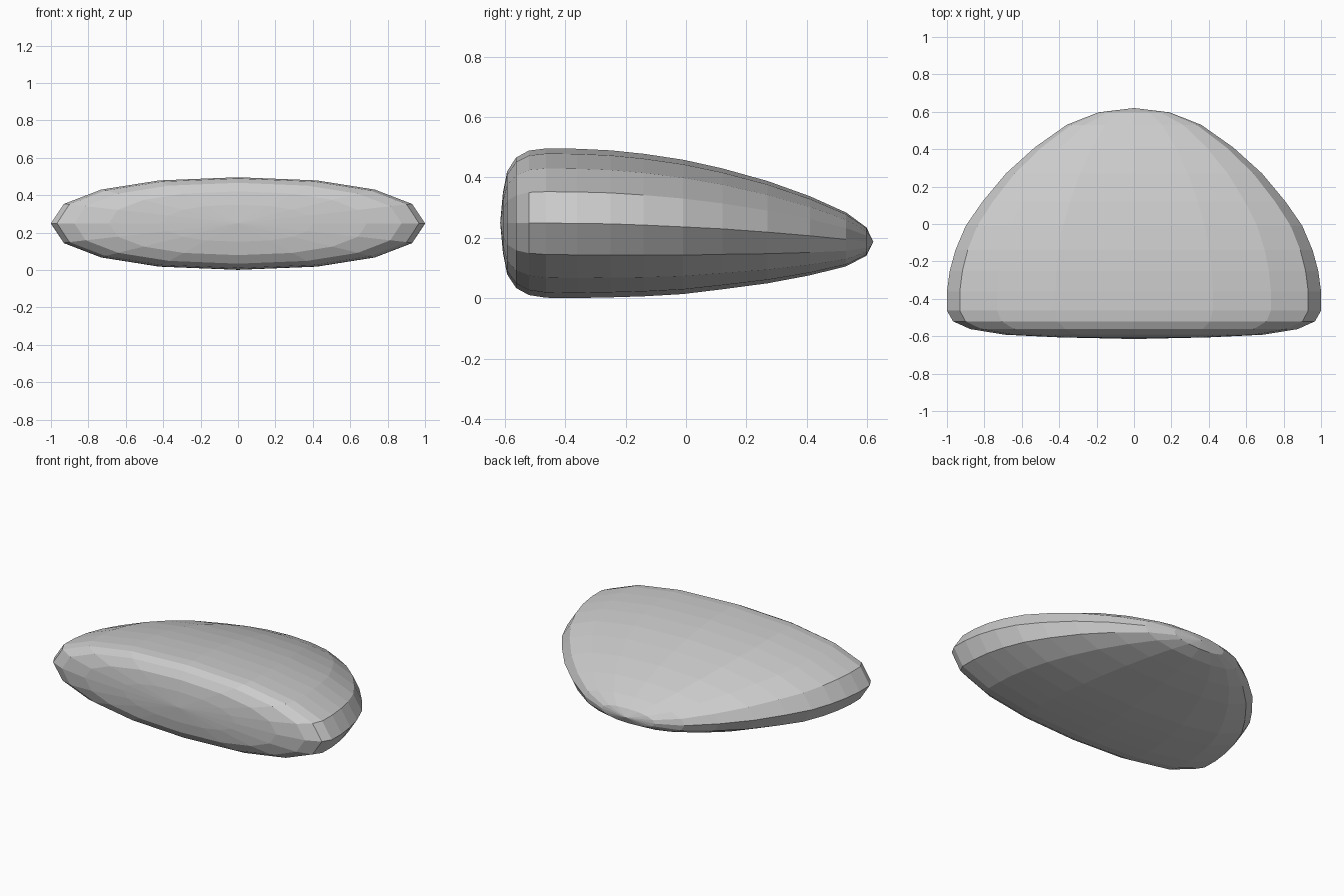
import bpy, bmesh, math

if "Cube" in bpy.data.objects:
    bpy.data.objects.remove(bpy.data.objects["Cube"])

# Stations from front to back: y, half width, centre height
STATIONS = [(-0.606, 0.40, 0.25), (-0.592, 0.69, 0.25), (-0.562, 0.875, 0.25),
            (-0.52, 0.968, 0.25), (-0.463, 1.0, 0.249), (-0.36, 1.0, 0.248),
            (-0.25, 0.985, 0.2465), (-0.14, 0.955, 0.2425), (-0.01, 0.90, 0.2365),
            (0.12, 0.81, 0.23), (0.27, 0.685, 0.219), (0.41, 0.53, 0.207),
            (0.53, 0.36, 0.195), (0.597, 0.19, 0.188)]
SIDES, FLATNESS, POWER = 16, 0.247, 0.9


def soft(v):
    return 0.0 if abs(v) < 1e-6 else math.copysign(abs(v) ** POWER, v)


# Flattened rounded rings lofted from the blunt front to the pointed back
bm = bmesh.new()
rings = []
for y, w, zc in STATIONS:
    ring = []
    for i in range(SIDES):
        a = 2 * math.pi * i / SIDES
        ring.append(bm.verts.new((w * soft(math.cos(a)), y,
                                  zc + w * FLATNESS * soft(math.sin(a)))))
    rings.append(ring)
front = bm.verts.new((0, -0.615, 0.25))
back = bm.verts.new((0, 0.62, 0.187))
for i in range(SIDES):
    j = (i + 1) % SIDES
    for a, b in zip(rings, rings[1:]):
        bm.faces.new((a[i], a[j], b[j], b[i]))
    bm.faces.new((front, rings[0][j], rings[0][i]))
    bm.faces.new((back, rings[-1][i], rings[-1][j]))
bmesh.ops.recalc_face_normals(bm, faces=bm.faces[:])

mesh = bpy.data.meshes.new("shell_body")
bm.to_mesh(mesh)
bm.free()
bpy.context.collection.objects.link(bpy.data.objects.new("shell_body", mesh))
